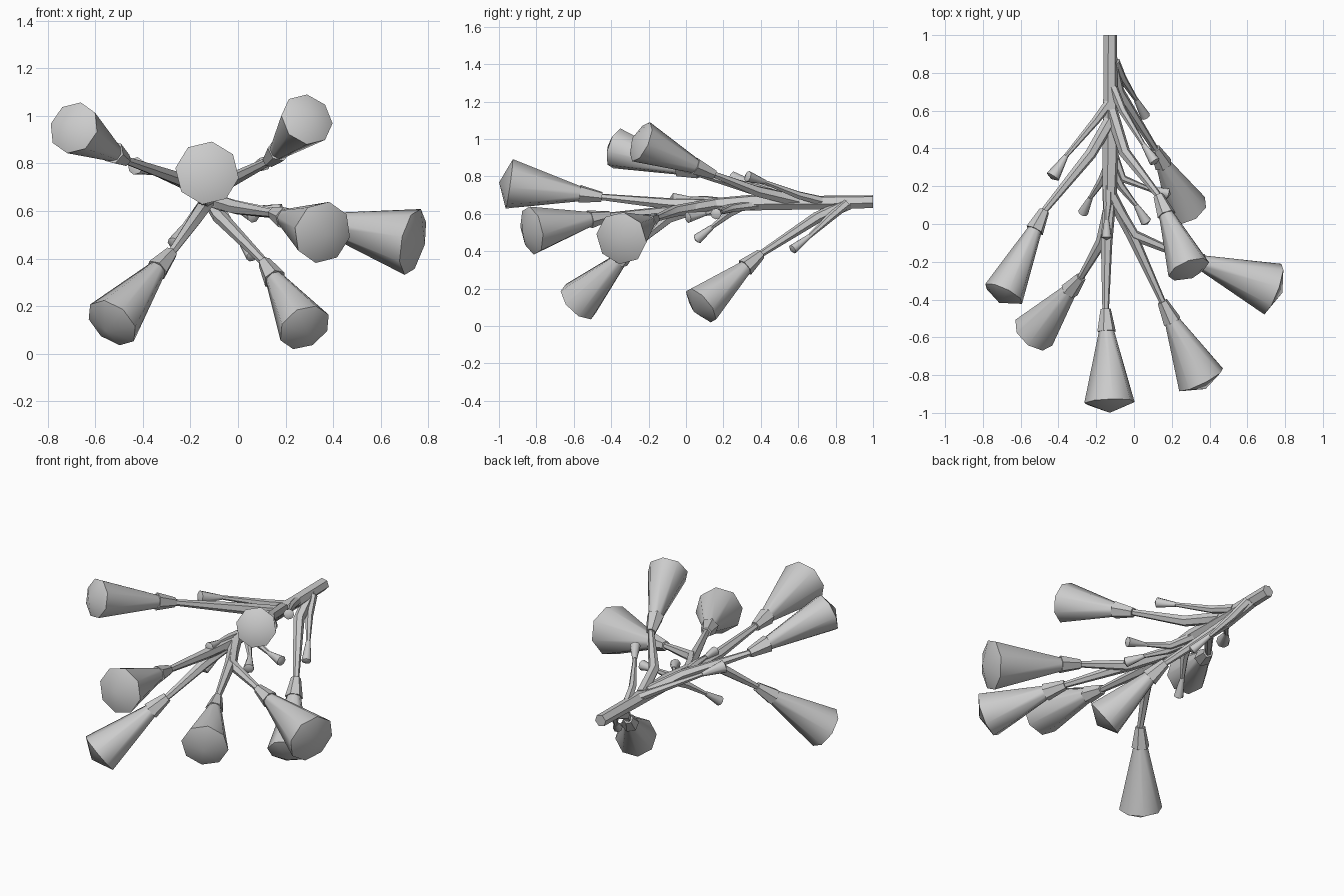
import bpy, bmesh, math
from mathutils import Vector

if "Cube" in bpy.data.objects:
    bpy.data.objects.remove(bpy.data.objects["Cube"])

grey = bpy.data.materials.new("plain_grey")
grey.diffuse_color = (0.6, 0.6, 0.6, 1)
grey.use_nodes = True
grey.node_tree.nodes["Principled BSDF"].inputs["Base Color"].default_value = grey.diffuse_color


def loft(name, pts, radii, sides=8, dome=0.0, turn=0.2):
    """Tapered tube through pts; dome > 0 pushes out a pointed end cap."""
    pts = [Vector(p) for p in pts]
    bm = bmesh.new()
    rings = []
    for i, (p, r) in enumerate(zip(pts, radii)):
        d = (pts[min(i + 1, len(pts) - 1)] - pts[max(i - 1, 0)]).normalized()
        u = d.cross(Vector((0, 0, 1))).normalized()
        v = u.cross(d)
        ring = []
        for k in range(sides):
            a = 2 * math.pi * (k + turn) / sides
            ring.append(bm.verts.new(p + r * (math.cos(a) * u + math.sin(a) * v)))
        rings.append(ring)
    for a, b in zip(rings, rings[1:]):
        for k in range(sides):
            n = (k + 1) % sides
            bm.faces.new((a[k], a[n], b[n], b[k]))
    bm.faces.new(rings[0])
    if dome:
        tip = bm.verts.new(pts[-1] + d * dome)
        for k in range(sides):
            bm.faces.new((rings[-1][k], rings[-1][(k + 1) % sides], tip))
    else:
        bm.faces.new(rings[-1])
    bmesh.ops.recalc_face_normals(bm, faces=bm.faces)
    me = bpy.data.meshes.new(name)
    bm.to_mesh(me)
    bm.free()
    me.materials.append(grey)
    ob = bpy.data.objects.new(name, me)
    bpy.context.collection.objects.link(ob)
    bpy.ops.object.select_all(action='DESELECT')
    ob.select_set(True)
    bpy.context.view_layer.objects.active = ob
    bpy.ops.object.shade_smooth_by_angle(angle=math.radians(50))
    return ob


# main stem
loft("main_stem",
     [(-.125, 1, .665), (-.125, .7, .66), (-.125, .35, .66), (-.13, .1, .645), (-.14, -.08, .645)],
     [.036, .038, .044, .036, .022], 6)

# flowers: stalk path ending at the calyx base, mouth centre, mouth radius
flowers = {
    "centre": ([(-.13, .1, .65), (-.145, -.1, .655), (-.15, -.45, .69)], (-.13, -.945, .76), .135),
    "upper_left": ([(-.125, .55, .67), (-.23, .37, .73), (-.475, .07, .815)], (-.69, -.37, .95), .112),
    "upper_right": ([(-.12, .6, .67), (-.05, .38, .72), (.13, .15, .81)], (.29, -.24, .985), .115),
    "far_right": ([(-.11, .12, .645), (0, -.06, .615), (.25, -.165, .575)], (.735, -.345, .47), .143),
    "front_right": ([(-.12, .15, .65), (-.01, -.06, .615), (.15, -.41, .59)], (.355, -.825, .51), .132),
    "lower_left": ([(-.13, .08, .64), (-.17, -.09, .58), (-.28, -.28, .425)], (-.53, -.575, .13), .12),
    "lower_right": ([(-.12, .87, .655), (-.08, .7, .58), (.11, .4, .385)], (.28, .08, .11), .115),
}
for name, (path, mouth, r) in flowers.items():
    base, m = Vector(path[-1]), Vector(mouth)
    d = (m - base).normalized()
    loft(name + "_stalk", path + [base + d * .04], [.034, .031, .018, .016], 6)
    loft(name + "_calyx", [base, base + d * .12], [.028, .05], 6)
    loft(name + "_petals", [base + d * .09, m], [.034, r], 8, .055)

# small buds: stalk path, bud tip, bud radius
buds = [
    ([(-.125, .65, .67), (-.2, .55, .70), (-.36, .36, .765)], (-.43, .25, .79), .038),
    ([(-.1, .86, .655), (-.06, .77, .58), (.01, .66, .48)], (.06, .57, .41), .027),
    ([(-.13, .32, .65), (-.17, .23, .60), (-.23, .14, .53)], (-.27, .06, .465), .028),
    ([(-.12, .3, .645), (-.07, .2, .62), (.01, .1, .60)], (.065, .01, .58), .03),
    ([(-.12, .4, .65), (-.06, .24, .63), (.08, .185, .61)], (.18, .16, .60), .03),
    ([(-.14, .2, .66), (-.14, .1, .675), (-.145, .02, .68)], (-.145, -.07, .685), .027),
    ([(-.11, .72, .67), (-.06, .6, .70), (.05, .42, .77)], (.11, .33, .80), .03),
]
for i, (path, tip, r) in enumerate(buds):
    loft(f"bud_stalk_{i + 1}", path, [.026, .022, .012], 6)
    loft(f"bud_{i + 1}", [path[-1], tip], [.013, r], 8, .015)
